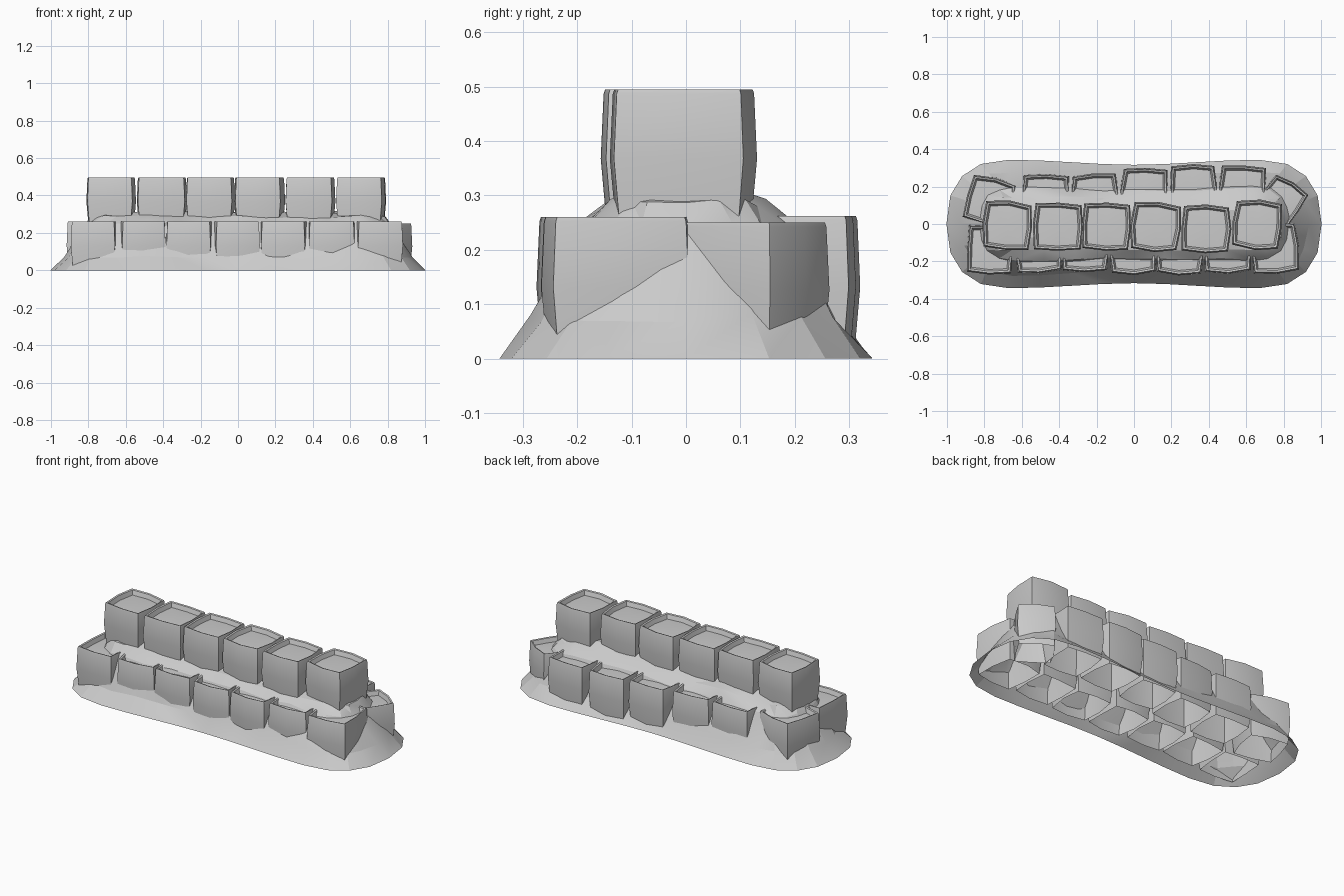
import bpy, bmesh, math, random
from mathutils import Vector, Matrix

if "Cube" in bpy.data.objects:
    bpy.data.objects.remove(bpy.data.objects["Cube"])

random.seed(4)


def finish(bm, name, angle):
    bmesh.ops.recalc_face_normals(bm, faces=bm.faces)
    me = bpy.data.meshes.new(name)
    bm.to_mesh(me)
    bm.free()
    ob = bpy.data.objects.new(name, me)
    bpy.context.collection.objects.link(ob)
    bpy.ops.object.select_all(action='DESELECT')
    ob.select_set(True)
    bpy.context.view_layer.objects.active = ob
    bpy.ops.object.shade_smooth_by_angle(angle=math.radians(angle))
    return ob


def bridge(bm, a, b):
    n = len(a)
    for i in range(n):
        bm.faces.new((a[i], a[(i + 1) % n], b[(i + 1) % n], b[i]))


def cap(bm, ring, co):
    c = bm.verts.new(co)
    for i in range(len(ring)):
        bm.faces.new((ring[i], ring[(i + 1) % len(ring)], c))


# Hollow earth mound: rounded-end loops stepping inward and up
def bulge(v):
    return math.copysign(abs(v) ** 0.84, v) if abs(v) > 1e-6 else 0.0


def loop_points(core, r):
    pts = []
    for s in (1, -1):
        for k in range(9):
            a = math.radians(-90 + 22.5 * k)
            pts.append((s * (core + r * bulge(math.cos(a))), s * r * bulge(math.sin(a))))
        for k in range(1, 8):
            pts.append((s * core * (1 - k / 4), s * r))
    return pts


bm = bmesh.new()
prev = None
for core, r, z in ((0.67, 0.333, 0), (0.66, 0.272, 0.075), (0.635, 0.187, 0.248),
                   (0.645, 0.14, 0.285), (0.65, 0.07, 0.31)):
    ring = []
    for x, y in loop_points(core, r):
        t = min(1, abs(x) / 0.65)
        y *= 0.95 + 0.08 * (t * t * (3 - 2 * t))
        j = 0.009 if z else 0
        ring.append(bm.verts.new((x + random.uniform(-j, j), y + random.uniform(-j, j),
                                  z + random.uniform(-j, j))))
    if prev:
        bridge(bm, prev, ring)
    prev = ring
bm.faces.new(prev)
bmesh.ops.triangulate(bm, faces=bm.faces[:])
finish(bm, "earth_mound", 15)


# Barrel-sided block, open below, with a raised rim and sunken top
def block(name, x, y, w, d, rot, z0, z1):
    bm = bmesh.new()
    m = Matrix.Translation((x, y, 0)) @ Matrix.Rotation(math.radians(rot), 4, 'Z')
    h = z1 - z0
    base = []
    for cx, cy in ((-1, -1), (0, -1.1), (1, -1), (1.08, 0), (1, 1), (0, 1.1), (-1, 1), (-1.08, 0)):
        j = 0.005
        base.append((cx * w / 2 / 1.06 + random.uniform(-j, j),
                     cy * d / 2 / 1.06 + random.uniform(-j, j)))
    prev = None
    for s, z in ((0.92, z0), (1.0, z0 + h * 0.48), (0.96, z1 - 0.008), (0.94, z1),
                 (0.87, z1 - 0.003), (0.80, z1 - 0.028)):
        ring = [bm.verts.new(m @ Vector((px * s, py * s, z))) for px, py in base]
        if prev:
            bridge(bm, prev, ring)
        prev = ring
    cap(bm, prev, m @ Vector((0, 0, z1 - 0.022)))
    finish(bm, name, 30)


# Upper row
upper = [(-0.675, -0.01, -5), (-0.405, -0.015, -2), (-0.145, -0.015, -3),
         (0.115, -0.015, -4), (0.385, -0.025, -2), (0.66, -0.005, -6)]
for i, (x, y, r) in enumerate(upper):
    block(f"upper_block_{i + 1}", x, y, 0.26, 0.255, r, 0.25, 0.495)

# Front lower row
front_y = (-0.135, -0.13, -0.125, -0.135, -0.14, -0.13, -0.128)
front_r = (-3, 4, -2, 2, -2, 1, 5)
for i in range(7):
    block(f"front_block_{i + 1}", -0.768 + 0.2535 * i, front_y[i], 0.25,
          0.27 if i == 6 else 0.26, front_r[i], 0.012, 0.26)

# Back lower row with turned end blocks
back = [(-0.77, 0.122, -14), (-0.475, 0.14, -3), (-0.21, 0.145, 2), (0.055, 0.175, -3),
        (0.32, 0.19, 2), (0.58, 0.185, -3), (0.79, 0.125, -33)]
for i, (x, y, r) in enumerate(back):
    end = i == 6
    block(f"back_block_{i + 1}", x, y, 0.21 if end else 0.25, 0.215 if end else 0.25,
          r, 0.012, 0.25 if end else 0.262)
